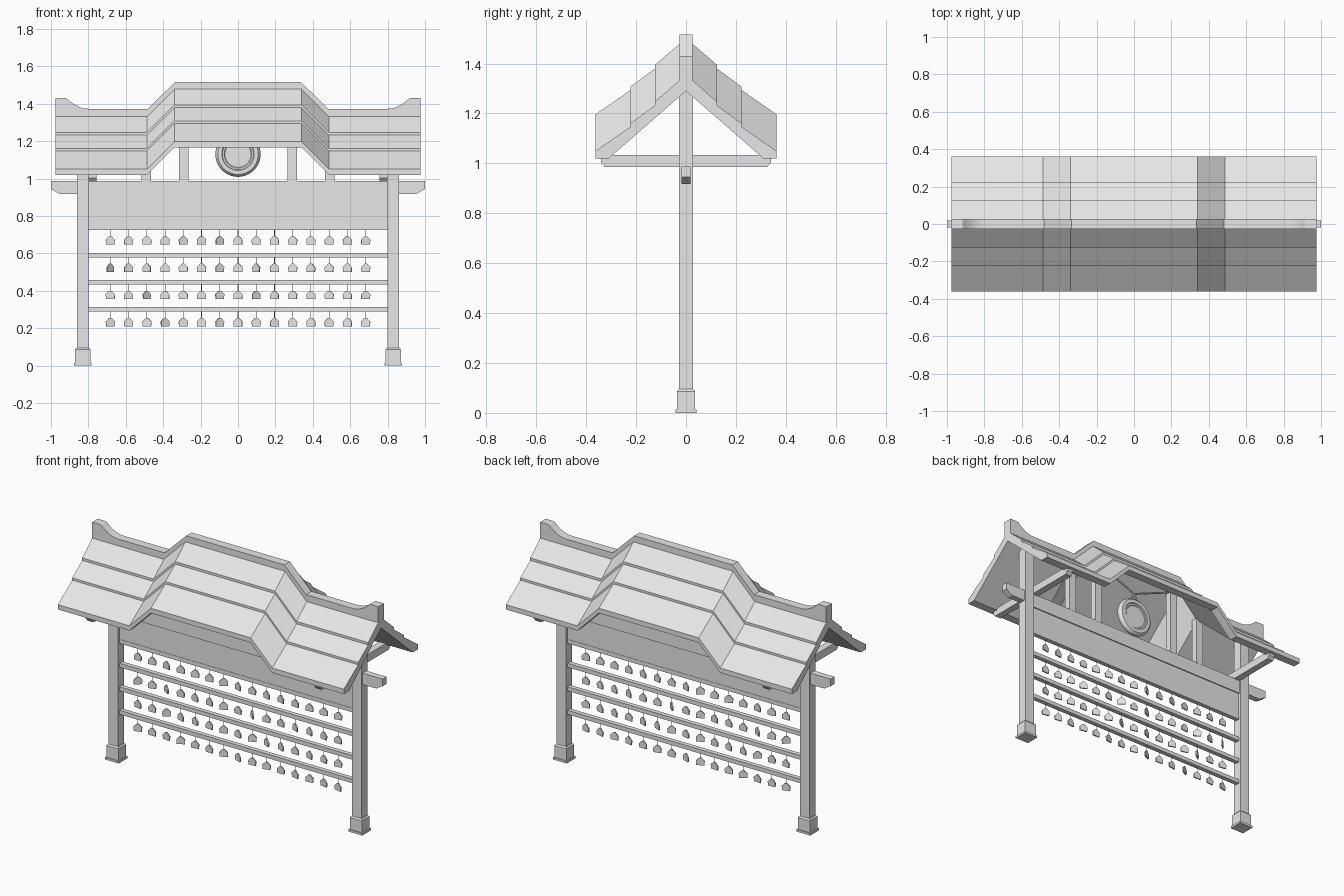
import bpy, bmesh, math, random
from mathutils import Matrix, Vector

if "Cube" in bpy.data.objects:
    bpy.data.objects.remove(bpy.data.objects["Cube"])

random.seed(4)
grey = bpy.data.materials.new("pale grey")
grey.diffuse_color = (0.8, 0.8, 0.8, 1)
grey.use_nodes = True
grey.node_tree.nodes["Principled BSDF"].inputs["Base Color"].default_value = grey.diffuse_color


def finish(name, bm):
    bmesh.ops.recalc_face_normals(bm, faces=bm.faces)
    me = bpy.data.meshes.new(name)
    bm.to_mesh(me)
    bm.free()
    me.materials.append(grey)
    ob = bpy.data.objects.new(name, me)
    bpy.context.collection.objects.link(ob)
    return ob


def loft(bm, rings):
    """Skin equal-length rings and cap both ends."""
    rows = [[bm.verts.new(p) for p in r] for r in rings]
    n = len(rows[0])
    for a, b in zip(rows, rows[1:]):
        for i in range(n):
            j = (i + 1) % n
            bm.faces.new((a[i], a[j], b[j], b[i]))
    bm.faces.new(rows[0])
    bm.faces.new(rows[-1][::-1])


def box(name, x0, x1, y0, y1, z0, z1):
    bm = bmesh.new()
    loft(bm, [[(x0, y0, z), (x1, y0, z), (x1, y1, z), (x0, y1, z)] for z in (z0, z1)])
    return finish(name, bm)


def prism_y(name, pts, half):
    """Outline in x-z, extruded along y."""
    bm = bmesh.new()
    loft(bm, [[(x, y, z) for x, z in pts] for y in (-half, half)])
    return finish(name, bm)


def rod(bm, a, b, r, sides=5):
    a, b = Vector(a), Vector(b)
    d = b - a
    m = Matrix.Translation((a + b) / 2) @ d.to_track_quat('Z', 'Y').to_matrix().to_4x4()
    bmesh.ops.create_cone(bm, cap_ends=True, segments=sides, radius1=r, radius2=r,
                          depth=d.length, matrix=m)


def mirrored(half):
    return half + [(-a, b) for a, b in reversed(half)]


# Roof: stepped gable section swept along x with a raised middle
RISE = 0.147
section = [(0.31, 1.02), (0.362, 1.02), (0.362, 1.05), (0.222, 1.147), (0.222, 1.161),
           (0.125, 1.232), (0.125, 1.247), (0.025, 1.333)]
section = mirrored(section) + [(0, 1.29)]
path = [(-0.975, 0), (-0.487, 0), (-0.34, RISE), (0.34, RISE), (0.487, 0), (0.975, 0)]
bm = bmesh.new()
loft(bm, [[(x, y, z + dz) for y, z in section] for x, dz in path])
finish("roof", bm)

# Ridge cap with upswept ends
sweep = [(0.915 - 0.115 * t / 6, 1.373 + 0.055 * (1 - t / 6) ** 2) for t in range(7)]
top = [(0.975, 1.43), (0.922, 1.43)] + sweep + [(0.482, 1.373), (0.335, 1.517)]
low = [(0.975, 1.315), (0.487, 1.315), (0.34, 1.315 + RISE)]
prism_y("ridge_cap", mirrored(top) + [(-x, z) for x, z in low] + low[::-1], 0.027)

# Posts, bases and cross arms
for s, side in ((-1, "left"), (1, "right")):
    x = 0.83 * s
    box(side + "_post", x - 0.032, x + 0.032, -0.029, 0.029, 0.01, 1.3)
    box(side + "_foot_plate", x - 0.047, x + 0.047, -0.043, 0.043, 0, 0.013)
    bm = bmesh.new()
    levels = [(0.013, 0.041), (0.086, 0.041), (0.095, 0.034)]
    loft(bm, [[(x + i * h, j * (h - 0.004), z) for i, j in
               ((-1, -1), (1, -1), (1, 1), (-1, 1))] for z, h in levels])
    finish(side + "_post_base", bm)
    arm = [(0.325, 0.985), (0.34, 1.003), (0.34, 1.033)]
    arm = mirrored(arm)
    bm = bmesh.new()
    loft(bm, [[(px * s, y, z) for y, z in arm] for px in (0.757, 0.8)])
    finish(side + "_cross_arm", bm)

# Tie beam with chamfered ends, and the board below it
prism_y("tie_beam", mirrored([(0.8, 0.9), (0.8, 0.918), (0.955, 0.918), (1.0, 0.945),
                              (1.0, 0.988)]), 0.019)
box("board", -0.8, 0.8, -0.012, 0.012, 0.74, 0.905)

# Struts between beam and roof
for x, z in ((0.29, 1.42), (0.49, 1.29)):
    for s in (-1, 1):
        box("roof_strut", s * x - 0.025, s * x + 0.025, -0.02, 0.02, 0.985, z)

# Rails with rows of hanging tags
strings = bmesh.new()
tags = bmesh.new()
outline = mirrored([(0.023, 0), (0.025, 0.026), (0.006, 0.045)])
for z in (0.725, 0.578, 0.433, 0.288):
    box("rail", -0.8, 0.8, -0.014, 0.014, z, z + 0.025)
    base = z - 0.078
    for i in range(15):
        x = (i - 7) * 0.0975
        turn = Matrix.Rotation(random.gauss(0, 0.35), 3, 'Z')
        loft(tags, [[turn @ Vector((px, y, pz)) + Vector((x, 0, base)) for px, pz in outline]
                    for y in (-0.004, 0.004)])
        rod(strings, (x, 0, base + 0.04), (x, 0, z + 0.01), 0.0016, 4)
finish("tags", tags)
finish("tag_strings", strings)

# Round gong: turned profile around y, with hanging cords
gong = [(0, 0.012), (0.07, 0.012), (0.074, 0.016), (0.083, 0.016), (0.087, 0.02),
        (0.108, 0.02), (0.118, 0.011), (0.121, 0)]
gong = gong + [(r, -y) for r, y in gong[-2::-1]]
bm = bmesh.new()
vs = [bm.verts.new((r, y, 1.13)) for r, y in gong]
es = [bm.edges.new(p) for p in zip(vs, vs[1:])]
bmesh.ops.spin(bm, geom=vs + es, cent=(0, 0, 1.13), axis=(0, 1, 0),
               angle=math.tau, steps=40)
bmesh.ops.remove_doubles(bm, verts=bm.verts, dist=0.0002)
ob = finish("gong", bm)
bpy.context.view_layer.objects.active = ob
ob.select_set(True)
bpy.ops.object.shade_smooth_by_angle(angle=math.radians(35))
bm = bmesh.new()
for s in (-1, 1):
    rod(bm, (s * 0.025, 0, 1.245), (0, 0, 1.29), 0.006, 6)
    rod(bm, (0, 0, 1.29), (s * 0.27, 0, 1.4), 0.006, 6)
finish("gong_cords", bm)
